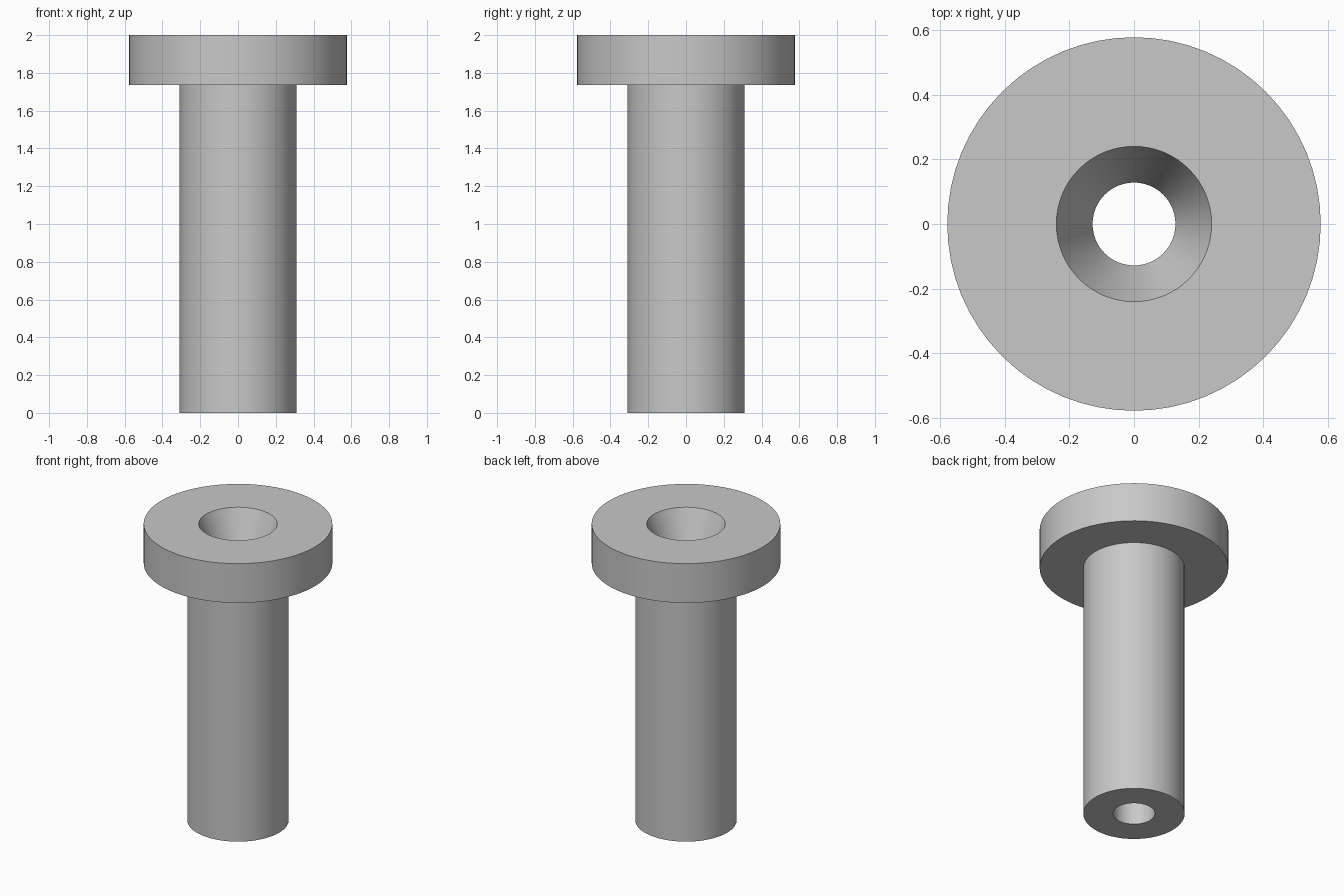
import bpy
import bmesh
from math import pi, radians

default = bpy.data.objects.get("Cube")
if default:
    bpy.data.objects.remove(default, do_unlink=True)

# Plain grey material
GREY = (0.58, 0.58, 0.58, 1.0)
grey = bpy.data.materials.new("light_grey")
grey.use_nodes = True
grey.diffuse_color = GREY
grey.node_tree.nodes["Principled BSDF"].inputs["Base Color"].default_value = GREY

# Main dimensions
SEGMENTS = 64
HEIGHT = 2.0
HEAD_BASE = 1.735
HEAD_R, SHAFT_R = 0.577, 0.31
BORE_R, MOUTH_R = 0.128, 0.24


def lathe(name, profile):
    """Revolve a closed (radius, height) profile about the z axis."""
    bm = bmesh.new()
    verts = [bm.verts.new((r, 0, z)) for r, z in profile]
    edges = [bm.edges.new((v, verts[(i + 1) % len(verts)]))
             for i, v in enumerate(verts)]
    bmesh.ops.spin(bm, geom=verts + edges, cent=(0, 0, 0), axis=(0, 0, 1),
                   angle=2 * pi, steps=SEGMENTS, use_merge=True)
    bmesh.ops.remove_doubles(bm, verts=bm.verts[:], dist=1e-5)
    bmesh.ops.recalc_face_normals(bm, faces=bm.faces[:])
    mesh = bpy.data.meshes.new(name)
    bm.to_mesh(mesh)
    bm.free()
    mesh.materials.append(grey)
    obj = bpy.data.objects.new(name, mesh)
    bpy.context.collection.objects.link(obj)
    return obj


# Flanged sleeve: shaft, wide head, funnel mouth and straight bore
sleeve = lathe("flanged_sleeve", [
    (BORE_R, 0), (SHAFT_R, 0),
    (SHAFT_R, HEAD_BASE), (HEAD_R, HEAD_BASE),
    (HEAD_R, HEIGHT), (MOUTH_R, HEIGHT),
    (BORE_R, HEAD_BASE),
])

# Smooth round walls, crisp rims
bpy.ops.object.select_all(action="DESELECT")
sleeve.select_set(True)
bpy.context.view_layer.objects.active = sleeve
bpy.ops.object.shade_smooth_by_angle(angle=radians(20))
